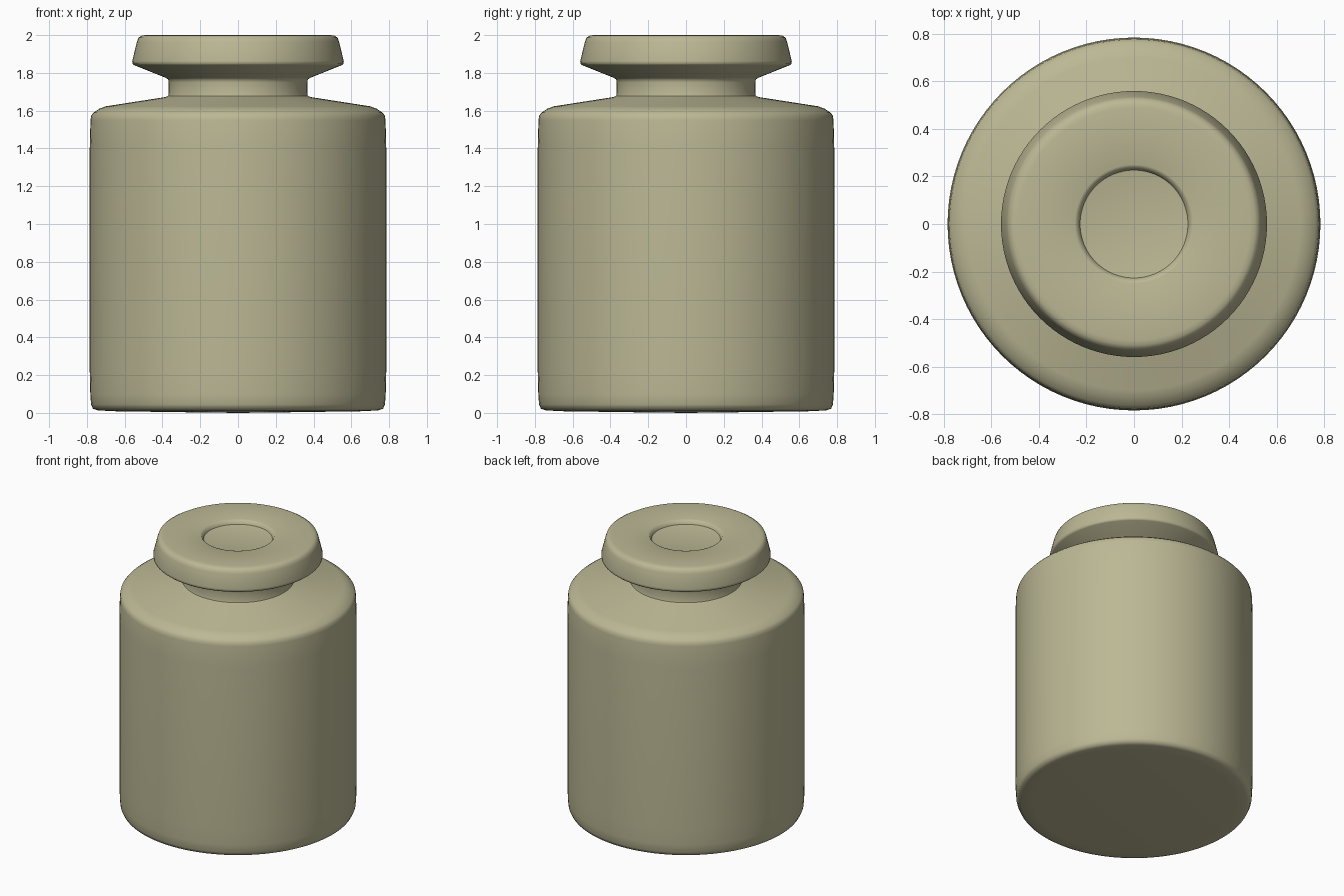
import bpy, bmesh, math

if "Cube" in bpy.data.objects:
    bpy.data.objects.remove(bpy.data.objects["Cube"])

SEGMENTS = 96


def lathe(name, profile, material):
    """Spin an (r, z) profile around the z axis; both ends lie on the axis."""
    bm = bmesh.new()
    verts = [bm.verts.new((r, 0, z)) for r, z in profile]
    edges = [bm.edges.new(pair) for pair in zip(verts, verts[1:])]
    bmesh.ops.spin(bm, geom=verts + edges, cent=(0, 0, 0), axis=(0, 0, 1),
                   angle=math.tau, steps=SEGMENTS, use_duplicate=False)
    bmesh.ops.remove_doubles(bm, verts=bm.verts, dist=1e-4)
    bmesh.ops.recalc_face_normals(bm, faces=bm.faces)
    mesh = bpy.data.meshes.new(name)
    bm.to_mesh(mesh)
    bm.free()
    obj = bpy.data.objects.new(name, mesh)
    bpy.context.collection.objects.link(obj)
    mesh.materials.append(material)
    bpy.context.view_layer.objects.active = obj
    obj.select_set(True)
    bpy.ops.object.shade_smooth_by_angle(angle=math.radians(50))
    return obj


brass = bpy.data.materials.new("pale_brass")
brass.diffuse_color = (0.50, 0.48, 0.30, 1)
brass.use_nodes = True
brass.node_tree.nodes["Principled BSDF"].inputs["Base Color"].default_value = brass.diffuse_color

profile = [
    # slightly convex base with rounded rim
    (0, 0), (0.25, 0.003), (0.67, 0.009), (0.745, 0.014), (0.768, 0.022),
    (0.778, 0.045), (0.782, 0.10),
    # cylindrical body
    (0.785, 0.22), (0.785, 1.40), (0.781, 1.55), (0.777, 1.575),
    (0.765, 1.589), (0.735, 1.61), (0.70, 1.623),
    # sloping shoulder and neck
    (0.385, 1.672), (0.37, 1.678), (0.367, 1.69), (0.367, 1.75),
    (0.37, 1.766), (0.385, 1.775),
    # flared knob
    (0.55, 1.841), (0.559, 1.848), (0.56, 1.863), (0.535, 1.965),
    (0.527, 1.987), (0.51, 1.997), (0.49, 2.0),
    # shallow round recess in the top
    (0.25, 2.0), (0.24, 1.996), (0.23, 1.98), (0.227, 1.972),
    (0.22, 1.97), (0, 1.97),
]
lathe("calibration_weight", profile, brass)
